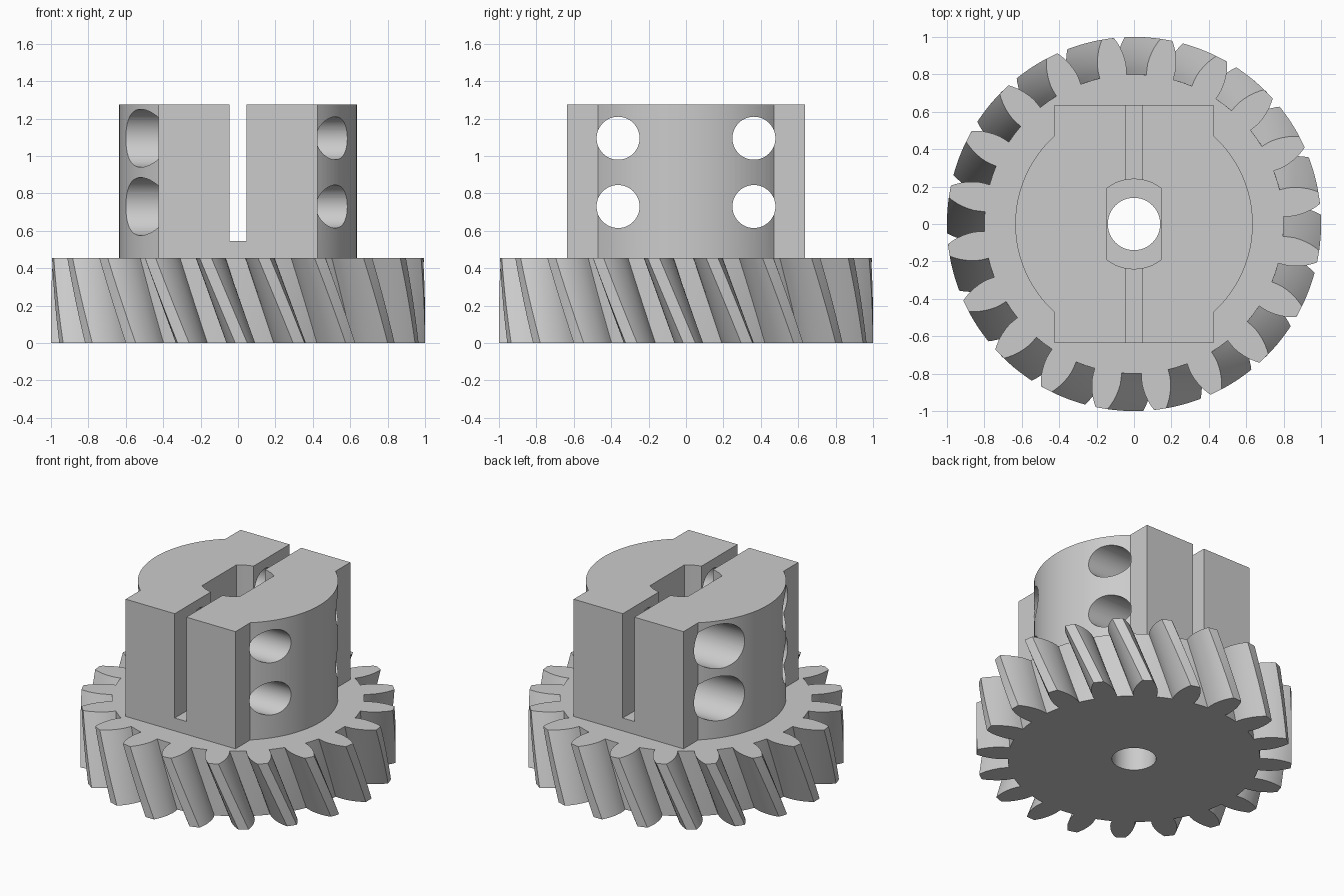
import bpy, bmesh, math
from math import sin, cos, radians

if "Cube" in bpy.data.objects:
    bpy.data.objects.remove(bpy.data.objects["Cube"])

TEETH, GEAR_H, TOP = 20, 0.455, 1.275
HUB_R, HUB_X = 0.635, 0.425

metal = bpy.data.materials.new("plain grey")
metal.diffuse_color = (0.6, 0.6, 0.6, 1)
metal.use_nodes = True
metal.node_tree.nodes["Principled BSDF"].inputs["Base Color"].default_value = metal.diffuse_color


def polar(r, a):
    return (r * cos(a), r * sin(a))


def loft(name, outline, z0, z1, steps=1, twist=0.0):
    """Prism over an outline, optionally twisted on the way up."""
    bm = bmesh.new()
    rings = []
    for i in range(steps + 1):
        t = i / steps
        c, s = cos(twist * (1 - t)), sin(twist * (1 - t))
        rings.append([bm.verts.new((x * c - y * s, x * s + y * c, z0 + (z1 - z0) * t))
                      for x, y in outline])
    n = len(outline)
    for lo, hi in zip(rings, rings[1:]):
        for j in range(n):
            k = (j + 1) % n
            bm.faces.new((lo[j], lo[k], hi[k], hi[j]))
    bm.faces.new(rings[0][::-1])
    bm.faces.new(rings[-1])
    bmesh.ops.recalc_face_normals(bm, faces=bm.faces)
    me = bpy.data.meshes.new(name)
    bm.to_mesh(me)
    bm.free()
    me.materials.append(metal)
    ob = bpy.data.objects.new(name, me)
    bpy.context.collection.objects.link(ob)
    return ob


def circle(r, n=64):
    return [polar(r, 2 * math.pi * i / n) for i in range(n)]


def arc(r, a0, a1, n):
    return [polar(r, a0 + (a1 - a0) * i / n) for i in range(n + 1)]


def combine(target, tool, operation):
    mod = target.modifiers.new("cut", 'BOOLEAN')
    mod.operation, mod.solver, mod.object = operation, 'EXACT', tool
    bpy.context.view_layer.objects.active = target
    bpy.ops.object.modifier_apply(modifier=mod.name)
    bpy.data.objects.remove(tool, do_unlink=True)


def cross_hole(y, z, r, x0, x1):
    """Round cutter lying along x."""
    ob = loft("hole_cutter", circle(r, 48), x0, x1)
    for v in ob.data.vertices:
        a, b, c = v.co
        v.co = (c, y + a, z + b)
    return ob


# Helical gear: one tooth flank as (radius, half angle in degrees)
flank = [(0.80, 5.2), (0.83, 5.25), (0.86, 5.1), (0.89, 4.7),
         (0.92, 4.15), (0.95, 3.45), (0.98, 2.55), (1.0, 1.85)]
outline = []
for k in range(TEETH):
    mid = 8 + 18 * k
    outline += [polar(r, radians(mid - h)) for r, h in flank]
    outline.append(polar(1.0, radians(mid)))
    outline += [polar(r, radians(mid + h)) for r, h in reversed(flank)]
    outline.append(polar(0.80, radians(mid + 9)))
gear = loft("gear_with_clamp_hub", outline, 0, GEAR_H, 10, radians(11))

# Hub: round body joined with a rectangular block
a = math.acos(HUB_X / HUB_R)
body = (arc(HUB_R, -a, a, 32) + [(HUB_X, HUB_R), (-HUB_X, HUB_R)]
        + arc(HUB_R, math.pi - a, math.pi + a, 32) + [(-HUB_X, -HUB_R), (HUB_X, -HUB_R)])
combine(gear, loft("hub", body, 0.3, TOP), 'UNION')

# Shaft bore, flat-sided pocket and clamping slot
combine(gear, loft("bore_cutter", circle(0.14), -0.1, 0.6), 'DIFFERENCE')
b = math.asin(0.145 / 0.24)
pocket = (arc(0.24, math.pi / 2 - b, math.pi / 2 + b, 12)
          + arc(0.24, 1.5 * math.pi - b, 1.5 * math.pi + b, 12))
combine(gear, loft("pocket_cutter", pocket, 0.45, 1.5), 'DIFFERENCE')
slot = [(-0.045, -0.8), (0.045, -0.8), (0.045, 0.8), (-0.045, 0.8)]
combine(gear, loft("slot_cutter", slot, 0.545, 1.5), 'DIFFERENCE')

# Screw holes, wider on the left side for the screw heads
for y in (-0.363, 0.363):
    for z in (0.73, 1.095):
        combine(gear, cross_hole(y, z, 0.115, -0.9, 0.9), 'DIFFERENCE')
        combine(gear, cross_hole(y, z, 0.155, -0.9, -0.2), 'DIFFERENCE')

# Smooth the curved walls, keep the edges sharp
bpy.ops.object.select_all(action='DESELECT')
gear.select_set(True)
bpy.context.view_layer.objects.active = gear
bpy.ops.object.shade_smooth_by_angle(angle=radians(25))
